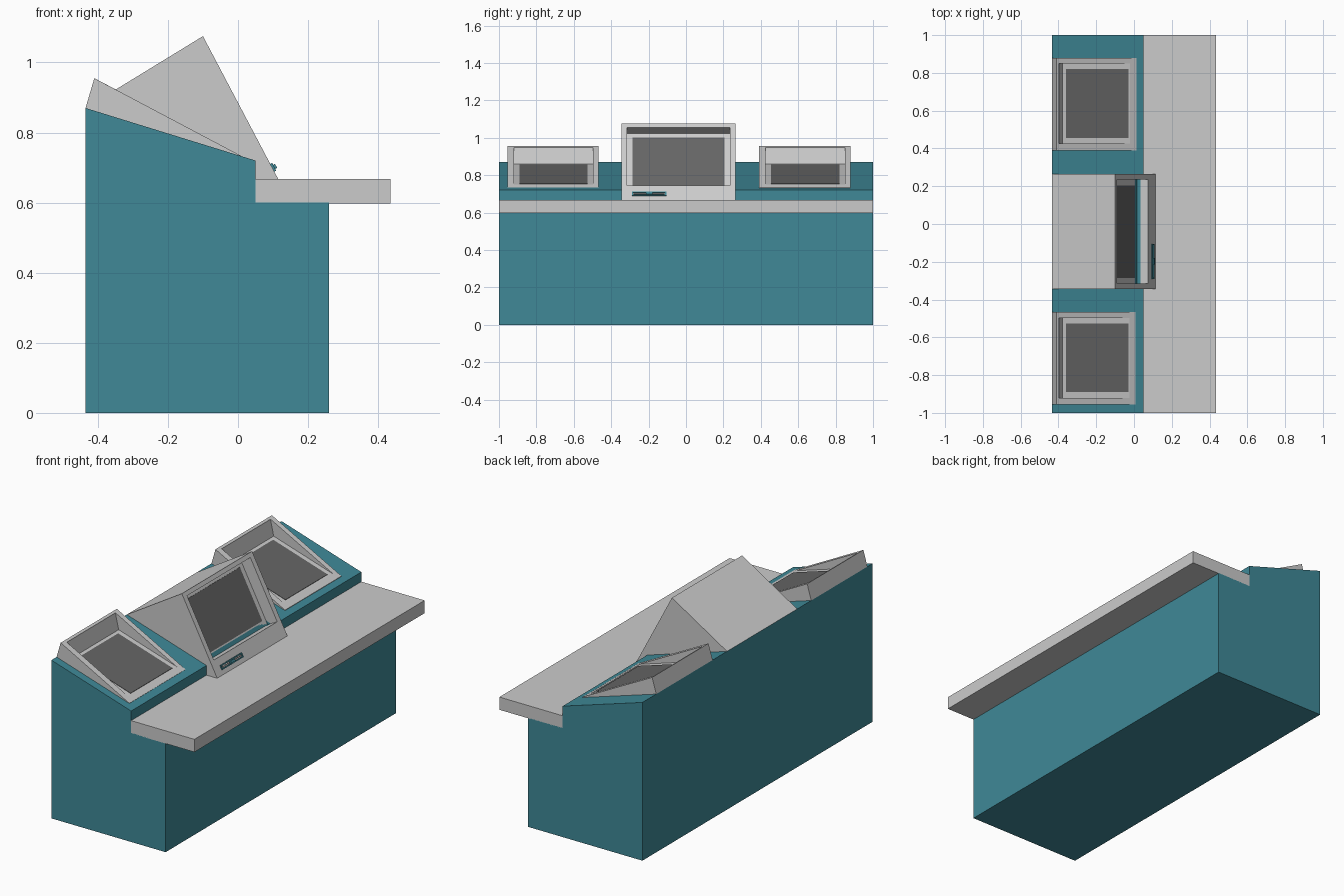
import bpy, bmesh

if "Cube" in bpy.data.objects:
    bpy.data.objects.remove(bpy.data.objects["Cube"])


def material(name, rgb):
    m = bpy.data.materials.new(name)
    m.diffuse_color = (*rgb, 1)
    m.use_nodes = True
    m.node_tree.nodes["Principled BSDF"].inputs["Base Color"].default_value = m.diffuse_color
    return m


TEAL = material("teal", (0.05, 0.25, 0.31))
DARK = material("dark_glass", (0.13, 0.13, 0.13))


def prism(name, profile, y0, y1, mat=None):
    """Extrude an XZ profile along y."""
    bm = bmesh.new()
    face = bm.faces.new([bm.verts.new((x, y0, z)) for x, z in profile])
    ext = bmesh.ops.extrude_face_region(bm, geom=[face])
    verts = [v for v in ext["geom"] if isinstance(v, bmesh.types.BMVert)]
    bmesh.ops.translate(bm, vec=(0, y1 - y0, 0), verts=verts)
    bmesh.ops.recalc_face_normals(bm, faces=bm.faces)
    me = bpy.data.meshes.new(name)
    bm.to_mesh(me)
    bm.free()
    ob = bpy.data.objects.new(name, me)
    bpy.context.collection.objects.link(ob)
    if mat:
        me.materials.append(mat)
    return ob


def cut(ob, cutter):
    mod = ob.modifiers.new("recess", "BOOLEAN")
    mod.operation = "DIFFERENCE"
    mod.solver = "EXACT"
    mod.object = cutter
    bpy.context.view_layer.objects.active = ob
    bpy.ops.object.modifier_apply(modifier=mod.name)


def on_face(s, d):
    """Point on the tilted monitor face: s up the face, d outwards."""
    return (0.115 - 0.466 * s + 0.885 * d, 0.667 + 0.885 * s + 0.466 * d)


def face_box(name, s0, s1, d0, d1, y0, y1, mat=None):
    pts = [on_face(s0, d0), on_face(s1, d0), on_face(s1, d1), on_face(s0, d1)]
    return prism(name, pts, y0, y1, mat)


def slope(x, up=0.0):
    """Point on (or above) the sloping top of the console."""
    return (x, 0.72 + (0.05 - x) * 0.309 + up)


# Console body and desk top
body = prism("console_body", [(-0.435, 0), (0.26, 0), (0.26, 0.6), (0.05, 0.6),
                              (0.05, 0.72), (-0.435, 0.87)], -1, 1, TEAL)
prism("desk_top", [(0.05, 0.597), (0.435, 0.597), (0.435, 0.667), (0.05, 0.667)], -1, 1)

# Central monitor with a deep recess in its tilted face
monitor = prism("monitor_housing", [(-0.435, 0.87), (-0.10, 1.075), (0.115, 0.667),
                                    (-0.05, 0.667)], -0.345, 0.265)
cutter = face_box("monitor_cutter", 0.088, 0.438, -0.066, 0.1, -0.315, 0.235)
cut(monitor, cutter)
cut(body, cutter)
bpy.data.objects.remove(cutter)
face_box("monitor_screen", 0.118, 0.411, -0.068, -0.063, -0.285, 0.205, DARK)

# Disk drive below the screen: slot rim and latch
for i, s in enumerate((0.024, 0.043)):
    face_box(f"drive_rim_{i}", s, s + 0.006, -0.003, 0.006, -0.29, -0.105, TEAL)
for i, y in enumerate((-0.29, -0.111)):
    face_box(f"drive_end_{i}", 0.030, 0.043, -0.003, 0.006, y, y + 0.006, TEAL)
face_box("drive_slot", 0.034, 0.038, -0.003, 0.003, -0.28, -0.115, DARK)
face_box("drive_latch", 0.030, 0.043, -0.003, 0.012, -0.215, -0.18, TEAL)

# Two wedge-shaped side displays with sloping recessed screens
for side, y0, y1, x1 in (("left", -0.955, -0.467, 0.008), ("right", 0.39, 0.88, 0.013)):
    frame = prism(f"{side}_display_frame",
                  [(-0.435, 0.87), (-0.41, 0.955), (x1, 0.734), slope(x1, -0.004),
                   slope(-0.43, -0.004)], y0, y1)
    cutter = prism("display_cutter", [(-0.40, 1.0), (-0.397, 0.944), slope(-0.378, 0.008),
                                      slope(-0.02, 0.008), (0.0, 1.0)],
                   y0 + 0.035, y1 - 0.03)
    cut(frame, cutter)
    bpy.data.objects.remove(cutter)
    prism(f"{side}_display_screen",
          [slope(-0.36, 0.005), slope(-0.03, 0.005), slope(-0.03, 0.010), slope(-0.36, 0.010)],
          y0 + 0.065, y1 - 0.06, DARK)
